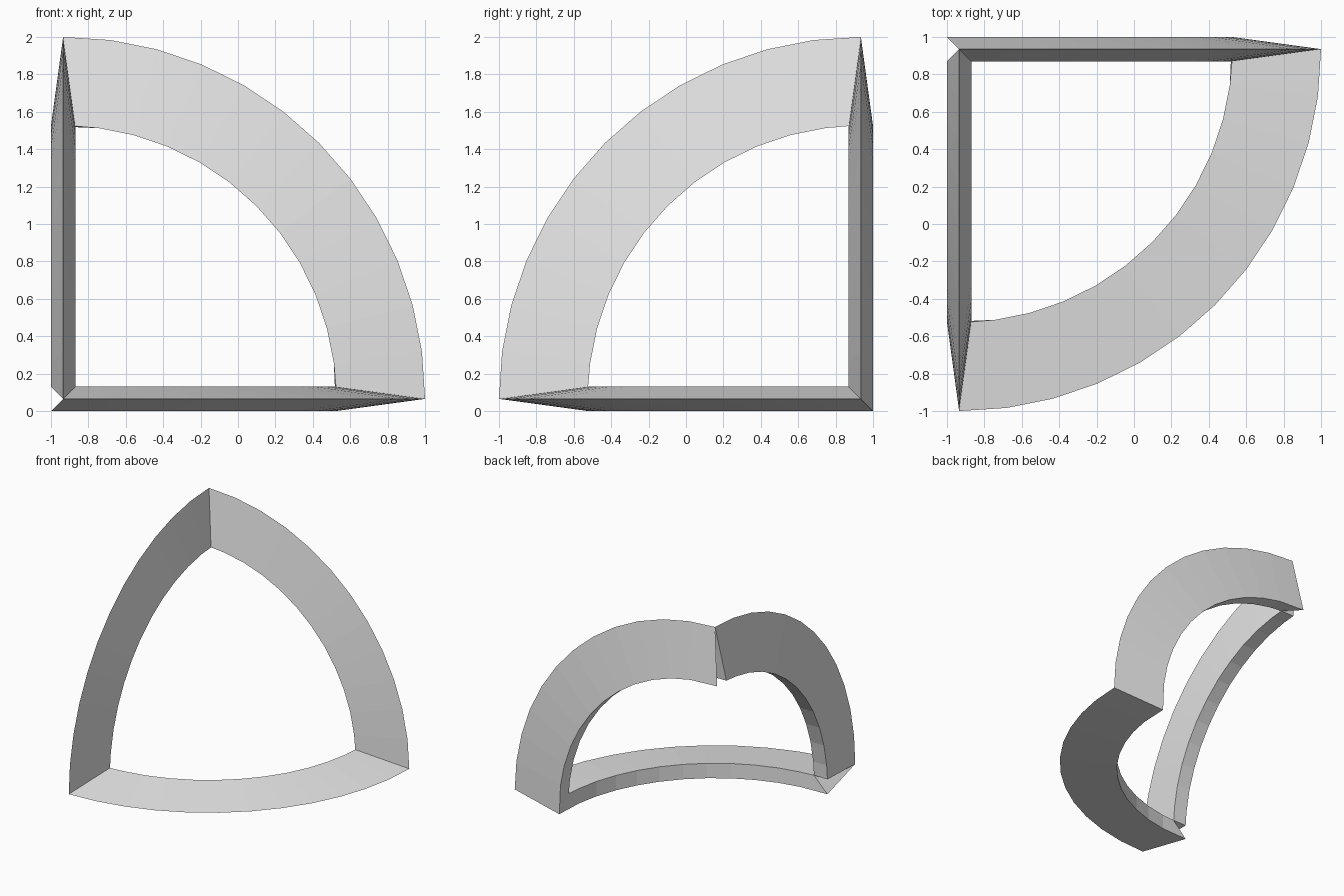
import bpy, bmesh, math
from mathutils import Vector

cube = bpy.data.objects.get("Cube")
if cube:
    bpy.data.objects.remove(cube, do_unlink=True)

CORNER = Vector((-0.935, 0.935, 0.065))    # shared centre of the three arcs
X, Y, Z = Vector((1, 0, 0)), Vector((0, -1, 0)), Vector((0, 0, 1))
OUTER, INNER, HALF, STEPS = 1.935, 1.46, 0.065, 12

grey = bpy.data.materials.new("plain grey")
grey.use_nodes = True
grey.diffuse_color = (0.8, 0.8, 0.8, 1)
grey.node_tree.nodes["Principled BSDF"].inputs["Base Color"].default_value = grey.diffuse_color


def arc_frame(name, u, v, inward, outer_trim):
    """Quarter arc from u to v with a wedge section, sharp on the outer rim."""
    bm = bmesh.new()

    def point(radius, angle, side=0):
        return bm.verts.new(CORNER + radius * (math.cos(angle) * u + math.sin(angle) * v)
                            + side * HALF * inward)

    trim = math.asin(HALF / INNER)
    sections = []
    for i in range(STEPS + 1):
        angle = i / STEPS * math.pi / 2
        # Only the end sections are mitred
        shift = trim if i == 0 else -trim if i == STEPS else 0
        sections.append((point(OUTER, angle),
                         point(INNER, angle + shift, 1),
                         point(INNER, angle + shift * outer_trim, -1)))
    for a, b in zip(sections, sections[1:]):
        for k in range(3):
            n = (k + 1) % 3
            bm.faces.new((a[k], a[n], b[n], b[k]))
    bm.faces.new(sections[0])
    bm.faces.new(sections[-1])
    bmesh.ops.recalc_face_normals(bm, faces=bm.faces)
    mesh = bpy.data.meshes.new(name)
    bm.to_mesh(mesh)
    bm.free()
    mesh.materials.append(grey)
    bpy.context.collection.objects.link(bpy.data.objects.new(name, mesh))


# Back and bottom arcs are mitred outward, the side arc is tucked between them
arc_frame("back_arc", X, Z, Y, -1)
arc_frame("bottom_arc", X, Y, Z, -1)
arc_frame("side_arc", Y, Z, X, 1)
